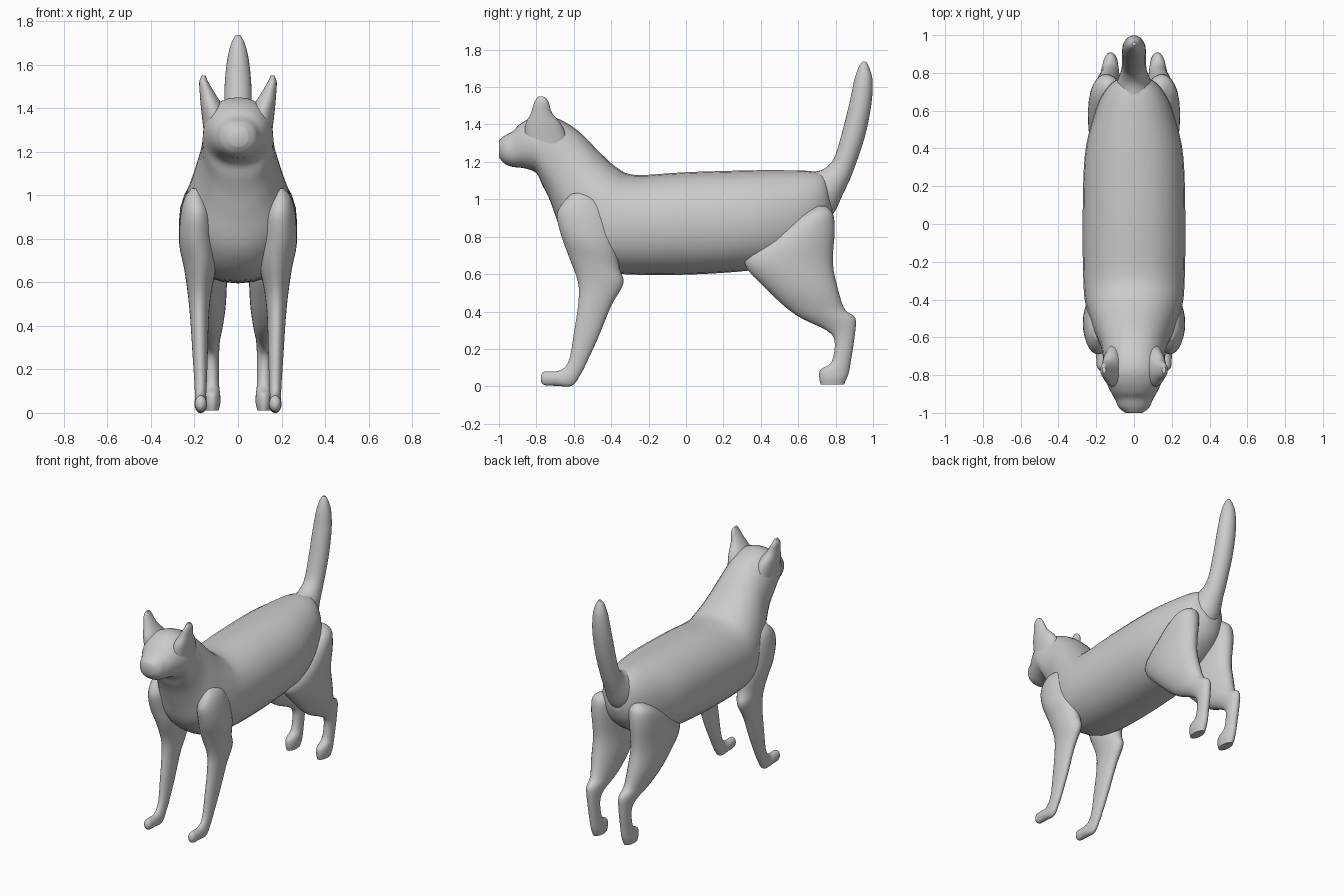
import bpy, bmesh
from math import cos, sin, pi, copysign

SIDES, STEPS = 28, 4


def spline(a, b, c, d, t):
    # Catmull-Rom blend of four section tuples
    return [0.5 * (2*q + (r-p)*t + (2*p-5*q+4*r-s)*t*t + (3*q-p-3*r+s)*t**3)
            for p, q, r, s in zip(a, b, c, d)]


def loft(name, sections, power=2.0, mirror=False):
    """Section = edge point 1 (y, z), edge point 2 (y, z), centre x, half width."""
    n = len(sections)
    smooth = []
    for i in range(n - 1):
        quad = [sections[max(0, min(n - 1, k))] for k in range(i - 1, i + 3)]
        smooth += [spline(*quad, s / STEPS) for s in range(STEPS)]
    smooth.append(sections[-1])
    bm = bmesh.new()
    rings = []
    for y1, z1, y2, z2, x, w in smooth:
        ring = []
        for k in range(SIDES):
            a = 2 * pi * k / SIDES
            c = copysign(abs(cos(a)) ** (2 / power), cos(a))
            s = copysign(abs(sin(a)) ** (2 / power), sin(a))
            ring.append(bm.verts.new((x + w * s,
                                      (y1 + y2) / 2 + c * (y1 - y2) / 2,
                                      (z1 + z2) / 2 + c * (z1 - z2) / 2)))
        rings.append(ring)
    for r, q in zip(rings, rings[1:]):
        for k in range(SIDES):
            j = (k + 1) % SIDES
            bm.faces.new((r[k], r[j], q[j], q[k]))
    bm.faces.new(rings[0])
    bm.faces.new(rings[-1])
    bmesh.ops.recalc_face_normals(bm, faces=bm.faces)
    mesh = bpy.data.meshes.new(name)
    bm.to_mesh(mesh)
    bm.free()
    ob = bpy.data.objects.new(name, mesh)
    bpy.context.collection.objects.link(ob)
    if mirror:
        ob.modifiers.new("mirror", 'MIRROR')
    bpy.ops.object.select_all(action='DESELECT')
    ob.select_set(True)
    bpy.context.view_layer.objects.active = ob
    bpy.ops.object.shade_smooth_by_angle(angle=0.9)
    return ob


# Head, neck and torso, nose to rump
loft("body", [
    (-1.00, 1.315, -1.00, 1.225, 0, .045),
    (-.97, 1.34, -.975, 1.195, 0, .08),
    (-.925, 1.365, -.935, 1.175, 0, .10),
    (-.89, 1.40, -.86, 1.165, 0, .13),
    (-.83, 1.435, -.80, 1.14, 0, .155),
    (-.76, 1.45, -.77, 1.08, 0, .162),
    (-.67, 1.425, -.73, 1.00, 0, .165),
    (-.57, 1.36, -.69, .89, 0, .18),
    (-.46, 1.25, -.63, .74, 0, .22),
    (-.37, 1.17, -.50, .63, 0, .255),
    (-.27, 1.13, -.34, .60, 0, .268),
    (0, 1.145, 0, .597, 0, .272),
    (.35, 1.155, .35, .62, 0, .262),
    (.55, 1.155, .55, .66, 0, .22),
    (.67, 1.15, .67, .73, 0, .175),
    (.74, 1.13, .75, .81, 0, .12),
    (.77, 1.06, .785, .90, 0, .06)], power=2.2)

# Raised tail
loft("tail", [
    (.62, 1.14, .70, .86, 0, .12),
    (.72, 1.155, .785, .92, 0, .09),
    (.77, 1.19, .84, 1.03, 0, .07),
    (.80, 1.24, .89, 1.14, 0, .064),
    (.835, 1.36, .955, 1.33, 0, .064),
    (.875, 1.52, .99, 1.50, 0, .061),
    (.90, 1.64, .998, 1.625, 0, .048),
    (.925, 1.71, .985, 1.69, 0, .03),
    (.945, 1.737, .965, 1.735, 0, .01)])

# Ears
loft("ear", [
    (-.86, 1.27, -.62, 1.27, .10, .055),
    (-.86, 1.39, -.66, 1.39, .115, .054),
    (-.83, 1.46, -.715, 1.46, .138, .037),
    (-.81, 1.52, -.735, 1.52, .157, .021),
    (-.79, 1.55, -.755, 1.548, .158, .009)], mirror=True)

# Front legs, shoulder to toe
loft("front_leg", [
    (-.61, 1.03, -.56, 1.035, .195, .015),
    (-.66, .98, -.47, 1.00, .195, .05),
    (-.69, .91, -.40, .90, .19, .075),
    (-.665, .80, -.37, .75, .188, .082),
    (-.625, .69, -.355, .63, .175, .072),
    (-.578, .56, -.335, .55, .177, .055),
    (-.575, .45, -.40, .43, .177, .043),
    (-.60, .28, -.47, .26, .174, .035),
    (-.62, .16, -.525, .14, .172, .029),
    (-.645, .105, -.56, .07, .172, .026),
    (-.68, .083, -.61, .003, .171, .027),
    (-.72, .08, -.69, .003, .171, .029),
    (-.76, .078, -.755, .006, .171, .025),
    (-.776, .055, -.776, .025, .171, .01)], mirror=True)

# Hind legs, hip to paw
loft("hind_leg", [
    (.69, .962, .745, .965, .135, .025),
    (.60, .91, .785, .925, .142, .075),
    (.44, .79, .795, .83, .147, .094),
    (.31, .67, .785, .66, .146, .096),
    (.44, .51, .815, .51, .14, .085),
    (.59, .38, .85, .41, .13, .06),
    (.75, .30, .905, .365, .125, .042),
    (.795, .24, .902, .27, .122, .035),
    (.778, .13, .882, .14, .12, .033),
    (.72, .09, .872, .08, .119, .037),
    (.712, .05, .86, .045, .119, .038),
    (.72, .01, .845, .01, .119, .03)], mirror=True)
